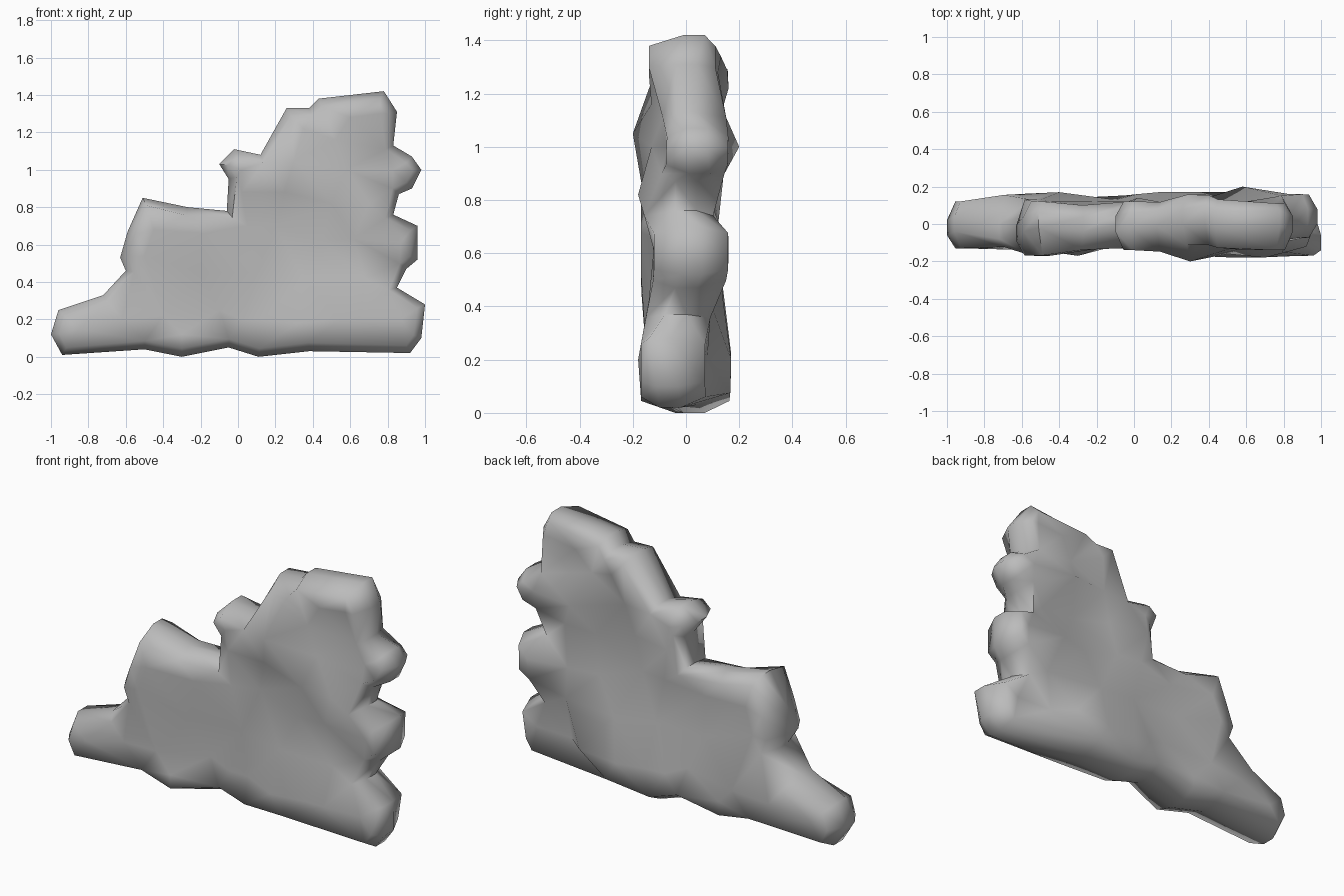
import bpy, bmesh, math
from mathutils import Vector
from mathutils.geometry import delaunay_2d_cdt

default = bpy.data.objects.get("Cube")
if default:
    bpy.data.objects.remove(default, do_unlink=True)

# Broken silhouette, clockwise from the low left end: x, z and the y of its ridge
OUTLINE = (
    (-1, .12, -.02), (-.96, .25, 0), (-.72, .33, -.04), (-.6, .46, 0),
    (-.63, .53, -.05), (-.59, .67, 0), (-.51, .85, .02), (-.27, .8, 0),
    (-.06, .78, .04), (-.05, .95, .04), (-.1, 1.03, 0), (-.02, 1.11, .02),
    (.12, 1.08, .03), (.26, 1.33, .04), (.38, 1.33, .06), (.43, 1.38, .03),
    (.78, 1.42, .03), (.85, 1.31, 0), (.83, 1.13, 0), (.93, 1.07, .04),
    (.98, 1, .04), (.93, .9, .05), (.86, .87, 0), (.83, .76, 0), (.96, .7, .02),
    (.96, .52, .02), (.9, .47, 0), (.85, .37, -.04), (1, .28, -.1), (.98, .1, -.07),
    (.92, .02, -.06), (.38, .03, 0), (.11, 0, .03), (-.05, .05, .02), (-.3, 0, 0),
    (-.5, .04, .02), (-.94, .01, 0))

# Stone bulges, course by course: x, z, depth to the front, depth to the back
STONES = (
    (-.85, .15, .13, .12), (-.62, .2, .12, .16), (-.4, .22, .15, .17),
    (-.3, .12, .17, .14), (-.1, .25, .1, .13), (.02, .2, .1, .16),
    (.13, .2, .1, .17), (.32, .18, .17, .17), (.54, .2, .18, .17),
    (.65, .2, .18, .08), (.87, .2, .17, .07),
    (-.5, .54, .17, .13), (-.2, .45, .13, .12), (.1, .45, .11, .12),
    (.35, .42, .13, .14), (.68, .42, .14, .09),
    (-.45, .68, .17, .12), (-.18, .66, .13, .09), (.05, .7, .13, .12),
    (.2, .7, .09, .1), (.45, .62, .11, .12), (.62, .63, .12, .16), (.87, .61, .12, .16),
    (.02, .88, .12, .14), (.25, .88, .13, .09), (.5, .82, .16, .08), (.7, .82, .18, .07),
    (.02, 1, .14, .12), (.3, 1.05, .2, .11), (.58, 1, .13, .2), (.83, 1, .07, .16),
    (.35, 1.22, .11, .16), (.52, 1.16, .13, .09), (.6, 1.28, .14, .12),
    (.76, 1.3, .14, .11))


def depth(point, side):
    """Blend the depths of the nearby stones."""
    total = weight_sum = 0
    for stone in STONES:
        weight = 1 / ((point - Vector(stone[:2])).length_squared + .0001) ** 2
        total += weight * stone[2 + side]
        weight_sum += weight
    return total / weight_sum


def inset(loop, amount):
    """Move every corner of a clockwise loop inwards."""
    result = []
    for i, point in enumerate(loop):
        before = (point - loop[i - 1]).normalized()
        after = (loop[(i + 1) % len(loop)] - point).normalized()
        along = (before + after).normalized()
        result.append(point + Vector((along.y, -along.x)) * amount)
    return result


def make_wall(name, material):
    bm = bmesh.new()
    count = len(OUTLINE)
    shoulder = inset([Vector(corner[:2]) for corner in OUTLINE], .045)
    loop_edges = [(i, (i + 1) % count) for i in range(count)]
    flat = shoulder + [Vector(stone[:2]) for stone in STONES]
    points, _, triangles, *_ = delaunay_2d_cdt(flat, loop_edges, [], 1, 1e-5)
    rims = []
    for side, sign in enumerate((-1, 1)):
        # Bulging face of the wall
        face_verts = [bm.verts.new((p.x, sign * depth(p, side), p.y)) for p in points]
        for triangle in triangles:
            bm.faces.new([face_verts[i] for i in triangle])
        # Rounded shoulder out to the broken edge
        rim = [bm.verts.new((x, ridge + sign * .04, z)) for x, z, ridge in OUTLINE]
        for i, j in loop_edges:
            bm.faces.new((rim[i], rim[j], face_verts[j], face_verts[i]))
        rims.append(rim)
    # Broken edge joining front and back
    for i, j in loop_edges:
        bm.faces.new((rims[0][i], rims[0][j], rims[1][j], rims[1][i]))
    bmesh.ops.recalc_face_normals(bm, faces=bm.faces)
    mesh = bpy.data.meshes.new(name)
    bm.to_mesh(mesh)
    bm.free()
    mesh.materials.append(material)
    wall = bpy.data.objects.new(name, mesh)
    bpy.context.collection.objects.link(wall)
    bpy.ops.object.select_all(action='DESELECT')
    wall.select_set(True)
    bpy.context.view_layer.objects.active = wall
    bpy.ops.object.shade_smooth_by_angle(angle=math.radians(75))


# Plain grey stone
stone_grey = bpy.data.materials.new("stone_grey")
stone_grey.use_nodes = True
stone_grey.diffuse_color = (.5, .5, .5, 1)
shader = stone_grey.node_tree.nodes["Principled BSDF"]
shader.inputs["Base Color"].default_value = stone_grey.diffuse_color

make_wall("ruined_wall", stone_grey)
